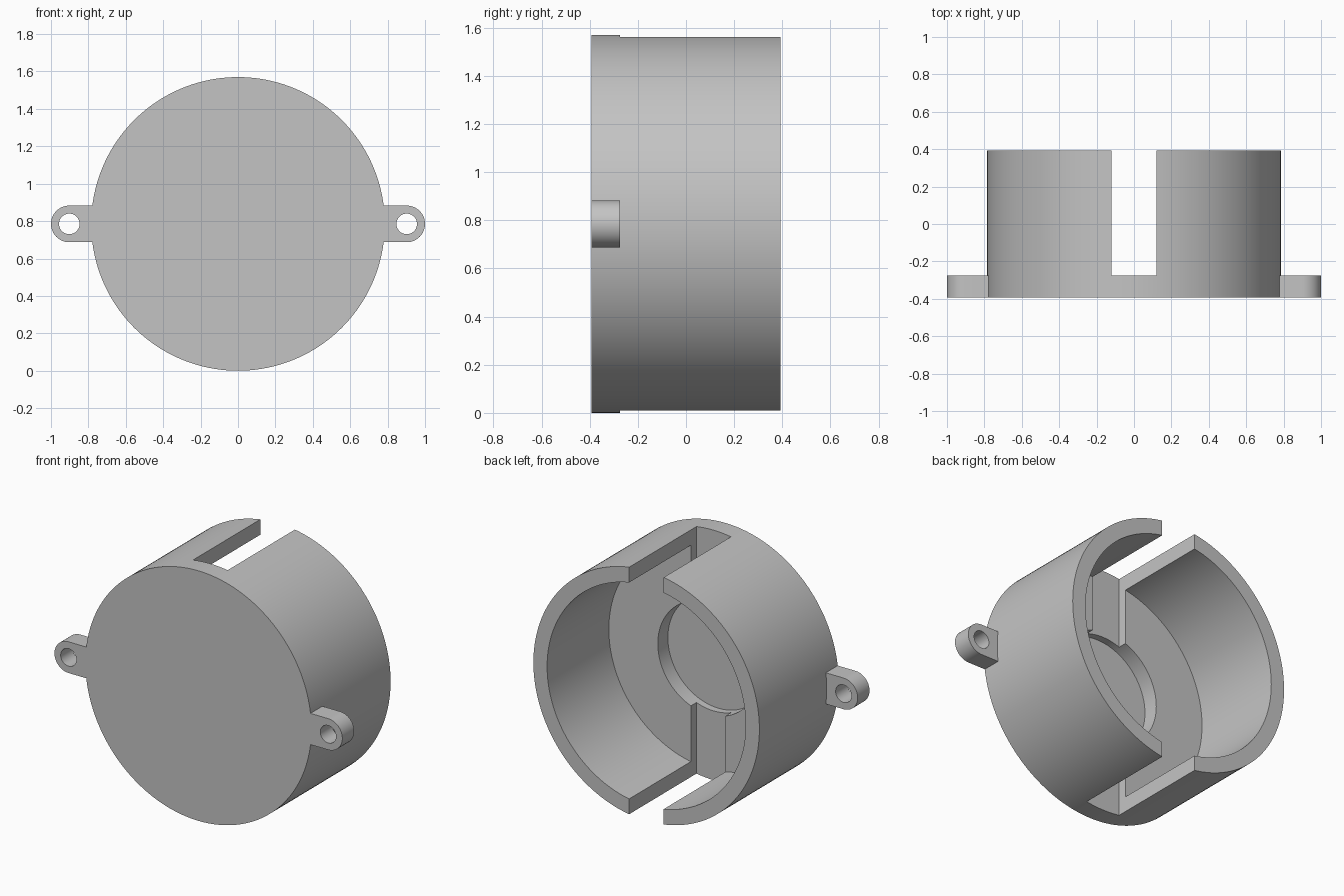
import bpy, bmesh, math
from mathutils import Vector

if "Cube" in bpy.data.objects:
    bpy.data.objects.remove(bpy.data.objects["Cube"])

RADIUS = 0.785           # outer radius, also the height of the axis
FRONT, BACK = -0.393, 0.393
SLOT_FLOOR = -0.275      # also the rear face of the lugs
LUG_X, LUG_R, HOLE_R = 0.902, 0.098, 0.055

grey = bpy.data.materials.new("plain grey")
grey.use_nodes = True
grey.diffuse_color = (0.55, 0.55, 0.55, 1)
grey.node_tree.nodes["Principled BSDF"].inputs["Base Color"].default_value = (0.55, 0.55, 0.55, 1)


def make_object(name, bm):
    bmesh.ops.recalc_face_normals(bm, faces=bm.faces)
    mesh = bpy.data.meshes.new(name)
    bm.to_mesh(mesh)
    bm.free()
    mesh.materials.append(grey)
    obj = bpy.data.objects.new(name, mesh)
    bpy.context.collection.objects.link(obj)
    return obj


def lathe(name, profile, steps=160):
    """Spin (radius, y) points about the horizontal axis of the cup."""
    bm = bmesh.new()
    centre = Vector((0, 0, RADIUS))
    verts = [bm.verts.new((r, y, RADIUS)) for r, y in profile]
    edges = [bm.edges.new(pair) for pair in zip(verts, verts[1:])]
    bmesh.ops.spin(bm, geom=verts + edges, cent=centre, axis=(0, 1, 0),
                   angle=math.tau, steps=steps, use_duplicate=False)
    bmesh.ops.remove_doubles(bm, verts=bm.verts, dist=0.0001)
    return make_object(name, bm)


def extrude_outline(name, points, y0, y1):
    """Extrude a closed (x, z) outline along y."""
    bm = bmesh.new()
    face = bm.faces.new([bm.verts.new((x, y0, z)) for x, z in points])
    new = bmesh.ops.extrude_face_region(bm, geom=[face])["geom"]
    bmesh.ops.translate(bm, vec=(0, y1 - y0, 0),
                        verts=[v for v in new if isinstance(v, bmesh.types.BMVert)])
    return make_object(name, bm)


def arc(x, r, start, end, count):
    angles = [start + (end - start) * i / count for i in range(count + 1)]
    return [(x + r * math.cos(a), RADIUS + r * math.sin(a)) for a in angles]


def cut(target, cutter):
    """Subtract the cutter, bake the result and discard the cutter."""
    cutter.hide_render = True
    mod = target.modifiers.new("cut", "BOOLEAN")
    mod.operation, mod.solver, mod.object = "DIFFERENCE", "EXACT", cutter
    bpy.ops.object.select_all(action="DESELECT")
    bpy.context.view_layer.objects.active = target
    target.select_set(True)
    bpy.ops.object.modifier_apply(modifier=mod.name)
    bpy.data.objects.remove(cutter)


def smooth(obj):
    bpy.ops.object.select_all(action="DESELECT")
    bpy.context.view_layer.objects.active = obj
    obj.select_set(True)
    bpy.ops.object.shade_smooth_by_angle(angle=math.radians(30))


# Cup: closed front, open back, round recess in the floor
cup = lathe("cup", [(0, FRONT), (RADIUS, FRONT), (RADIUS, BACK), (0.69, BACK),
                    (0.69, -0.22), (0.35, -0.22), (0.35, -0.32), (0, -0.32)])

# Slot through the top and bottom walls and across the floor
slot = extrude_outline("slot_cutter", [(-0.12, -1), (0.12, -1), (0.12, 3), (-0.12, 3)],
                       SLOT_FLOOR, 1)
cut(cup, slot)
smooth(cup)

# Side lugs with round ends and screw holes
for side, sign in (("left", 1), ("right", -1)):
    outline = arc(LUG_X, LUG_R, -math.pi / 2, math.pi / 2, 32)
    outline += [(0.73, RADIUS + LUG_R), (0.73, RADIUS - LUG_R)]
    lug = extrude_outline(side + "_lug", [(sign * x, z) for x, z in outline],
                          FRONT, SLOT_FLOOR)
    hole = extrude_outline("hole_cutter", arc(sign * LUG_X, HOLE_R, 0, math.tau, 48)[:-1],
                           -1, 1)
    cut(lug, hole)
    smooth(lug)
